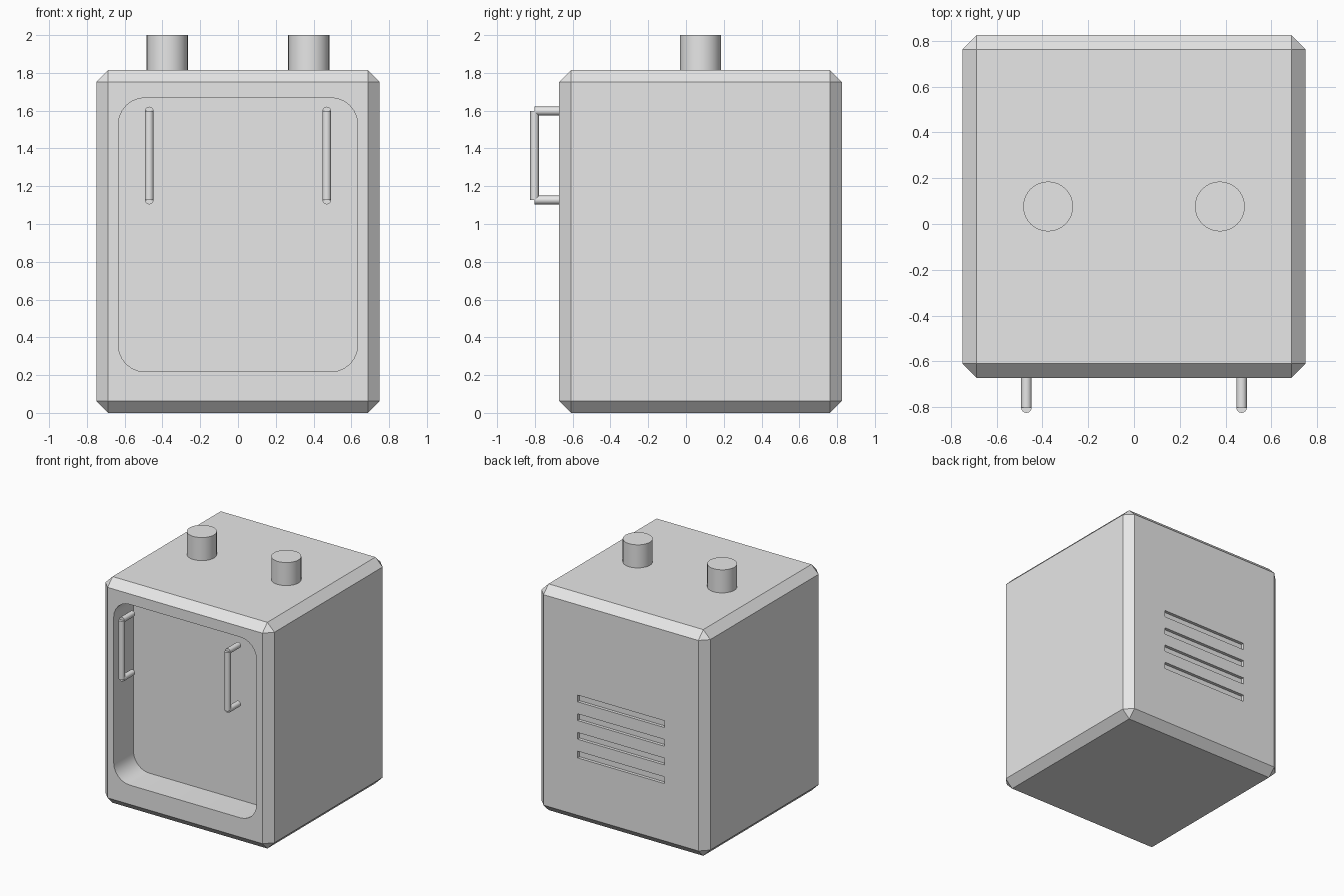
import bpy, bmesh, math
from mathutils import Vector

if "Cube" in bpy.data.objects:
    bpy.data.objects.remove(bpy.data.objects["Cube"], do_unlink=True)

grey = bpy.data.materials.new("light_grey")
grey.use_nodes = True
grey.diffuse_color = (0.8, 0.8, 0.8, 1)
grey.node_tree.nodes["Principled BSDF"].inputs["Base Color"].default_value = (0.8, 0.8, 0.8, 1)

BACK, FRONT, TOP = 0.825, -0.672, 1.815
MID_Y = (BACK + FRONT) / 2


def box(name, low, high, bevel=0, segments=1, axis=None):
    """Box between two corners; bevels all edges, or only those along axis."""
    low, high = Vector(low), Vector(high)
    bm = bmesh.new()
    bmesh.ops.create_cube(bm, size=1)
    for v in bm.verts:
        v.co = (low + high) / 2 + v.co * (high - low)
    if bevel:
        edges = [e for e in bm.edges if axis is None
                 or abs(e.verts[0].co[axis] - e.verts[1].co[axis]) > 0.01]
        bmesh.ops.bevel(bm, geom=edges, offset=bevel, segments=segments,
                        profile=0.5, affect='EDGES')
    mesh = bpy.data.meshes.new(name)
    bm.to_mesh(mesh)
    bm.free()
    mesh.materials.append(grey)
    obj = bpy.data.objects.new(name, mesh)
    bpy.context.collection.objects.link(obj)
    return obj


def activate(obj):
    bpy.ops.object.select_all(action='DESELECT')
    obj.select_set(True)
    bpy.context.view_layer.objects.active = obj


def cut(obj, cutter):
    activate(obj)
    mod = obj.modifiers.new("cut", 'BOOLEAN')
    mod.operation = 'DIFFERENCE'
    mod.solver = 'EXACT'
    mod.object = cutter
    bpy.ops.object.modifier_apply(modifier=mod.name)
    bpy.data.objects.remove(cutter, do_unlink=True)


def rod(name, start, end, radius, sides):
    """Cylinder between two points."""
    start, end = Vector(start), Vector(end)
    bpy.ops.mesh.primitive_cylinder_add(vertices=sides, radius=radius,
                                        depth=(end - start).length,
                                        location=(start + end) / 2)
    obj = bpy.context.object
    obj.name = name
    obj.rotation_euler = (end - start).to_track_quat('Z', 'Y').to_euler()
    obj.data.materials.append(grey)
    bpy.ops.object.shade_smooth_by_angle(angle=math.radians(30))
    return obj


# Chamfered body with a rounded recess in the front
body = box("body", (-0.75, FRONT, 0), (0.75, BACK, TOP), bevel=0.063)
cut(body, box("recess_cutter", (-0.633, FRONT - 0.2, 0.218),
              (0.633, FRONT + 0.25, 1.668), bevel=0.14, segments=6, axis=1))

# Row of vent slots in the back
for i in range(4):
    z = 0.55 + 0.15 * i
    cut(body, box("vent_cutter", (-0.385, BACK - 0.025, z - 0.027),
                  (0.385, BACK + 0.1, z + 0.027)))
activate(body)
bpy.ops.object.shade_smooth_by_angle(angle=math.radians(30))

for side, label in ((1, "left"), (-1, "right")):
    # Round knob on top
    rod(label + "_knob", (side * 0.375, MID_Y, TOP - 0.02),
        (side * 0.375, MID_Y, 2), 0.109, 32)
    # Pull handle: one upright bar and two posts
    x, y, low, high = side * 0.47, -0.802, 1.127, 1.598
    rod(label + "_handle_bar", (x, y, low), (x, y, high), 0.023, 16)
    for place, z in (("lower", low), ("upper", high)):
        rod(f"{label}_handle_{place}_post", (x, y, z), (x, FRONT + 0.005, z), 0.023, 16)
